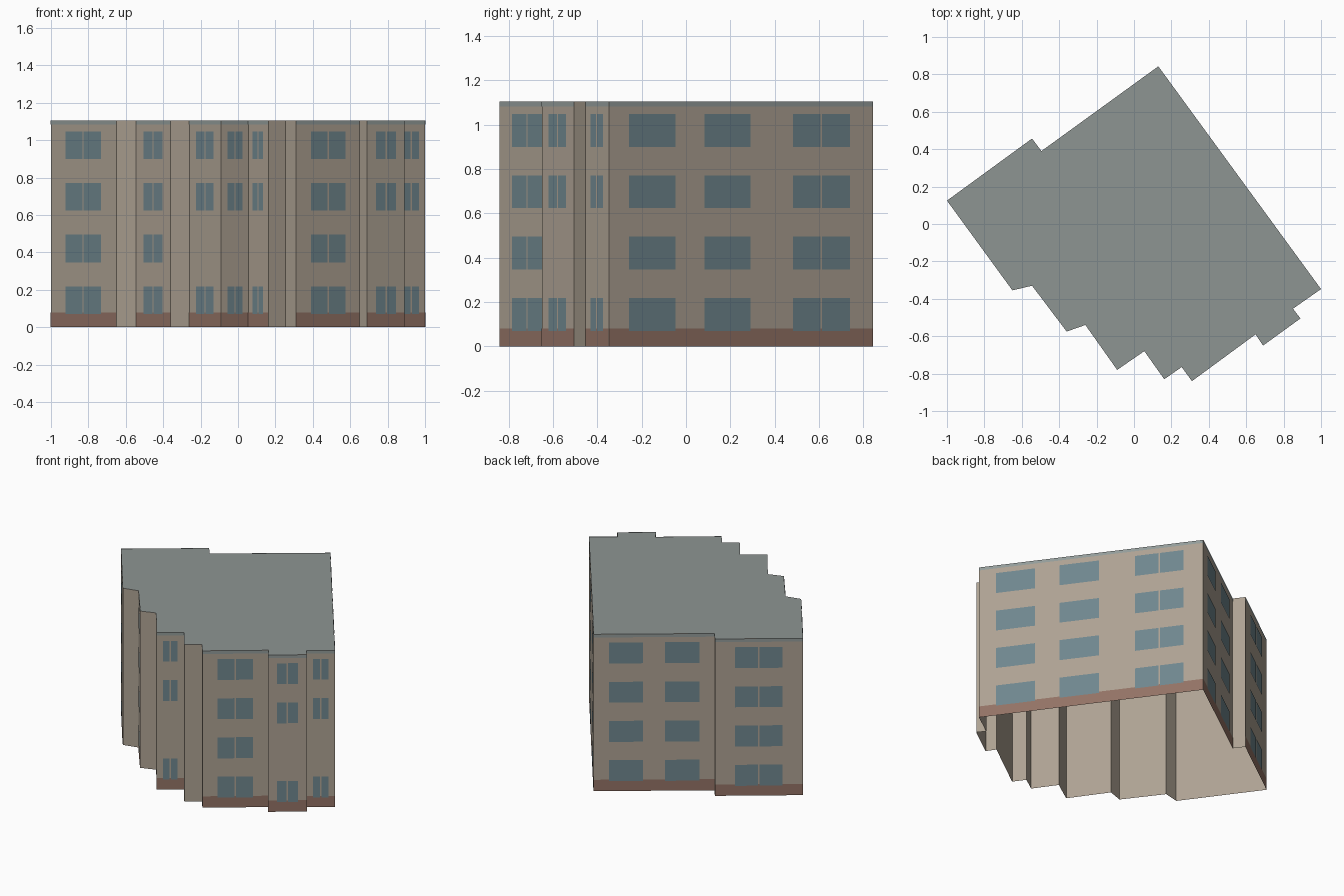
import bpy
from mathutils import Vector

if "Cube" in bpy.data.objects:
    bpy.data.objects.remove(bpy.data.objects["Cube"])

H = 1.105
OUTLINE = [(-1, .125), (-.65, -.355), (-.545, -.33), (-.36, -.575), (-.26, -.54),
           (-.09, -.78), (.055, -.68), (.162, -.83), (.255, -.765), (.31, -.84),
           (.65, -.59), (.69, -.65), (.89, -.505), (.85, -.453), (1, -.348),
           (.13, .843), (-.495, .39), (-.545, .457)]
FLOORS = [(.07, .218), (.347, .495), (.624, .77), (.9, 1.047)]
ALL, SKIP = (0, 1, 2, 3), (0, 2, 3)
DOUBLE = [(.23, .77, True)]
# Wall index -> (window floors, window spans along the wall: start, end, double)
FACADES = {
    0: (ALL, DOUBLE), 2: (ALL, DOUBLE), 4: (SKIP, DOUBLE), 5: (SKIP, DOUBLE),
    6: (SKIP, DOUBLE), 9: (ALL, DOUBLE), 11: (SKIP, DOUBLE), 13: (SKIP, DOUBLE),
    14: (ALL, [(.075, .25, False), (.36, .535, False), (.695, .912, True)]),
    15: (ALL, [(.125, .41, False), (.59, .875, False)]),
    17: (ALL, DOUBLE),
}


def build(name, color, verts, faces):
    mesh = bpy.data.meshes.new(name)
    mesh.from_pydata(verts, [], faces)
    mat = bpy.data.materials.new(name)
    mat.diffuse_color = (*color, 1)
    mat.use_nodes = True
    mat.node_tree.nodes["Principled BSDF"].inputs["Base Color"].default_value = mat.diffuse_color
    mesh.materials.append(mat)
    ob = bpy.data.objects.new(name, mesh)
    bpy.context.collection.objects.link(ob)


def panels(name, color, specs, offset):
    """Thin flat panels on the walls: (wall, from, to, bottom, top)."""
    verts, faces = [], []
    for wall, s, e, z0, z1 in specs:
        a = Vector(OUTLINE[wall])
        d = Vector(OUTLINE[(wall + 1) % len(OUTLINE)]) - a
        out = Vector((d.y, -d.x)).normalized() * offset
        p, q = a + d * s + out, a + d * e + out
        i = len(verts)
        verts += [(*p, z0), (*q, z0), (*q, z1), (*p, z1)]
        faces.append((i, i + 1, i + 2, i + 3))
    build(name, color, verts, faces)


# Walls: open-bottomed shell
n = len(OUTLINE)
ring = [(x, y, 0) for x, y in OUTLINE] + [(x, y, H) for x, y in OUTLINE]
build("walls", (.42, .36, .29), ring,
      [(i, (i + 1) % n, (i + 1) % n + n, i + n) for i in range(n)])

# Flat roof
build("roof", (.27, .30, .29), ring[n:], [tuple(range(n))])

# Brick plinth and roof edging on the windowed walls
panels("plinth", (.29, .17, .13), [(w, 0, 1, 0, .08) for w in FACADES], .0015)
panels("roof_edging", (.29, .33, .32), [(w, 0, 1, H - .022, H) for w in FACADES], .0015)

# Windows, the double ones split by a narrow mullion gap
panes = []
for wall, (floors, spans) in FACADES.items():
    length = (Vector(OUTLINE[(wall + 1) % n]) - Vector(OUTLINE[wall])).length
    for f in floors:
        for s, e, double in spans:
            mid, gap = (s + e) / 2, .0045 / length
            parts = [(s, mid - gap), (mid + gap, e)] if double else [(s, e)]
            panes += [(wall, a, b, *FLOORS[f]) for a, b in parts]
panels("windows", (.16, .24, .27), panes, .003)
